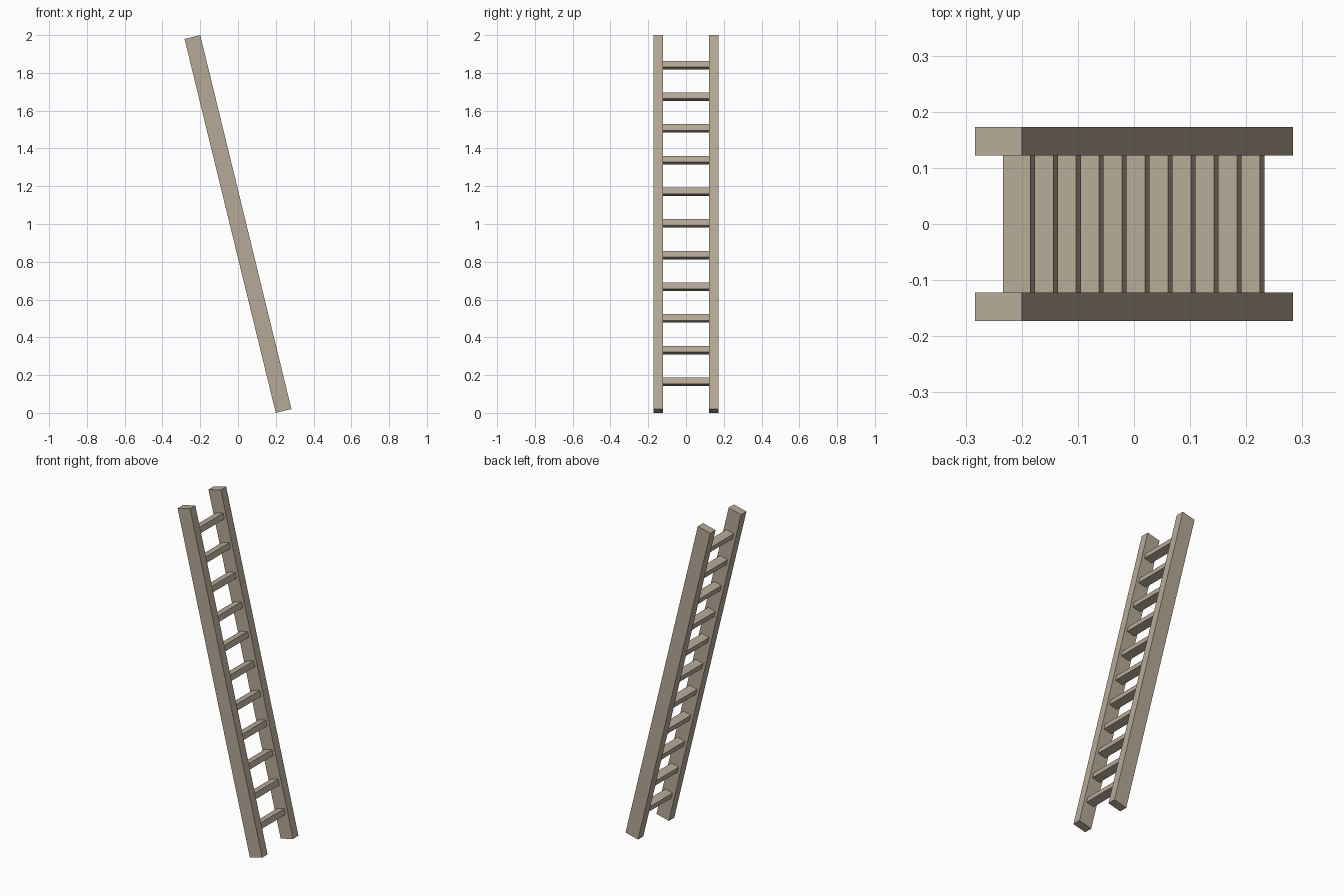
import bpy
from math import radians
from mathutils import Matrix

if "Cube" in bpy.data.objects:
    bpy.data.objects.remove(bpy.data.objects["Cube"])

TILT = Matrix.Rotation(radians(-13.71), 4, 'Y')   # ladder leans towards -x
CENTRE = Matrix.Translation((0, 0, 1))
RAIL_IN, RAIL_OUT = 0.122, 0.173
RUNGS, SPACING = 11, 0.1726

wood = bpy.data.materials.new("wood")
wood.diffuse_color = (0.47, 0.40, 0.31, 1)
wood.use_nodes = True
wood.node_tree.nodes["Principled BSDF"].inputs["Base Color"].default_value = wood.diffuse_color


def leaning_box(name, loc, size):
    """Box placed in the ladder's own tilted frame."""
    bpy.ops.mesh.primitive_cube_add(size=1)
    ob = bpy.context.object
    ob.name = name
    ob.data.transform(Matrix.Diagonal((*size, 1)))
    ob.matrix_world = CENTRE @ TILT @ Matrix.Translation(loc)
    ob.data.materials.append(wood)
    return ob


# Side rails
for side, name in ((-1, "front_rail"), (1, "back_rail")):
    leaning_box(name, (0, side * (RAIL_IN + RAIL_OUT) / 2, 0),
                (0.0855, RAIL_OUT - RAIL_IN, 2.038))

# Rungs spanning between the rails
for i in range(RUNGS):
    along = (i - (RUNGS - 1) / 2) * SPACING + 0.003
    leaning_box(f"rung_{i + 1}", (0, 0, along), (0.0505, 2 * RAIL_IN, 0.034))
